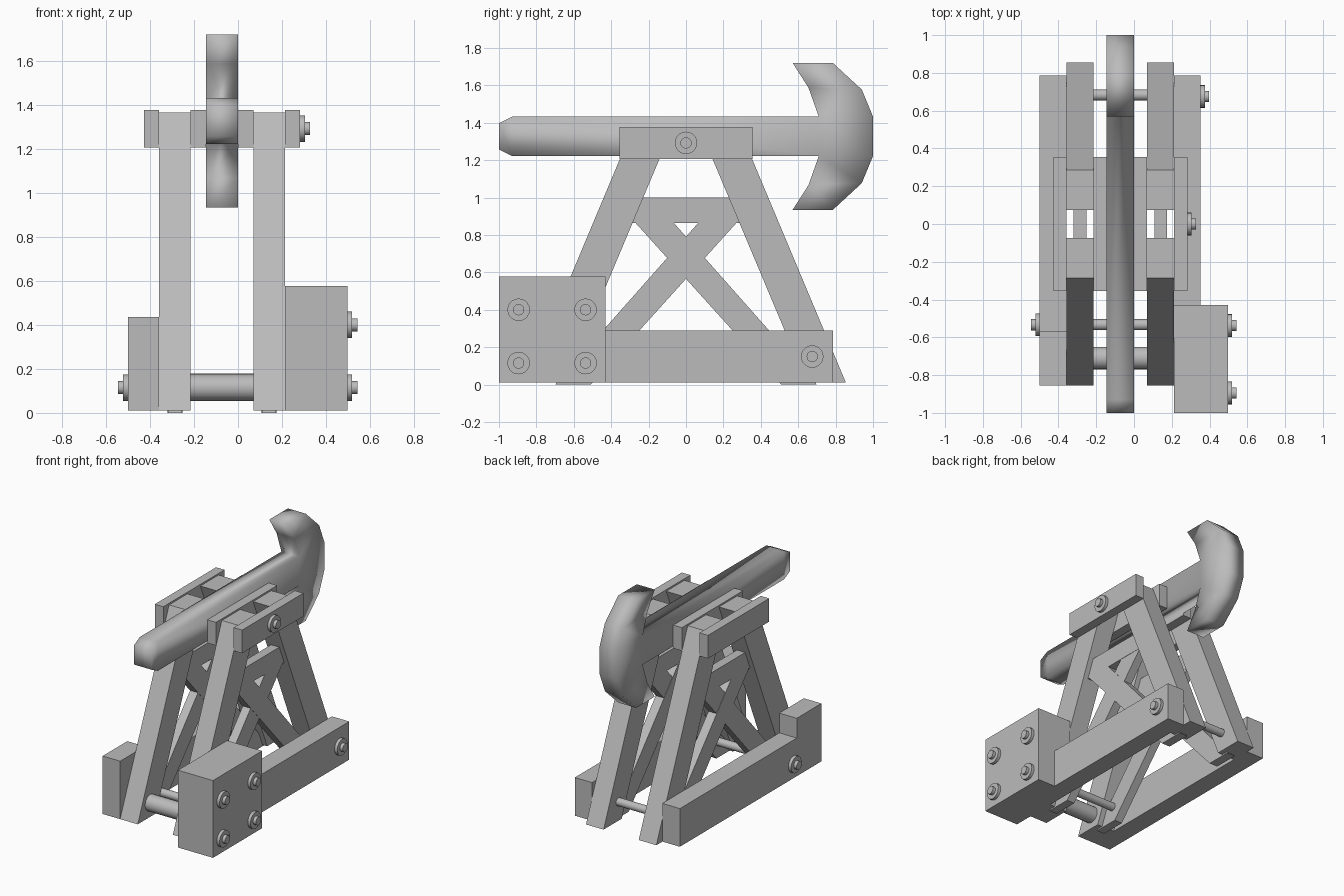
import bpy, bmesh, math
from mathutils import Matrix

if "Cube" in bpy.data.objects:
    bpy.data.objects.remove(bpy.data.objects["Cube"])

grey = bpy.data.materials.new("plain grey")
grey.diffuse_color = (0.5, 0.5, 0.5, 1)
grey.use_nodes = True
grey.node_tree.nodes["Principled BSDF"].inputs["Base Color"].default_value = grey.diffuse_color
MID = -0.0725            # centre plane of the trestle and arm


def finish(name, bm, smooth=None):
    bmesh.ops.recalc_face_normals(bm, faces=bm.faces)
    me = bpy.data.meshes.new(name)
    bm.to_mesh(me)
    bm.free()
    me.materials.append(grey)
    ob = bpy.data.objects.new(name, me)
    bpy.context.collection.objects.link(ob)
    if smooth:
        bpy.ops.object.select_all(action='DESELECT')
        ob.select_set(True)
        bpy.context.view_layer.objects.active = ob
        bpy.ops.object.shade_smooth_by_angle(angle=math.radians(smooth))
    return ob


def prism(name, x0, x1, outline):
    """Extrude a (y, z) outline from x0 to x1."""
    bm = bmesh.new()
    a = [bm.verts.new((x0, y, z)) for y, z in outline]
    b = [bm.verts.new((x1, y, z)) for y, z in outline]
    bm.faces.new(a)
    bm.faces.new(b)
    n = len(a)
    for i in range(n):
        j = (i + 1) % n
        bm.faces.new((a[i], a[j], b[j], b[i]))
    return finish(name, bm)


def block(name, x0, x1, y0, y1, z0, z1):
    return prism(name, x0, x1, [(y0, z0), (y1, z0), (y1, z1), (y0, z1)])


def rod(name, x0, x1, y, z, r, sides=20):
    bm = bmesh.new()
    mat = Matrix.Translation(((x0 + x1) / 2, y, z)) @ Matrix.Rotation(math.pi / 2, 4, 'Y')
    bmesh.ops.create_cone(bm, cap_ends=True, segments=sides, radius1=r, radius2=r,
                          depth=abs(x1 - x0), matrix=mat)
    return finish(name, bm, 40)


def bolt(name, x, y, z, d=1):
    rod(name + "_washer", x - d * 0.01, x + d * 0.022, y, z, 0.06)
    rod(name + "_head", x, x + d * 0.045, y, z, 0.03)


# Two A-frames, mirrored about the arm
for side, s in (("left", -1), ("right", 1)):
    def X(a, b):
        return sorted((MID + s * a, MID + s * b))
    for end, e in (("front", -1), ("back", 1)):
        prism(f"{side}_{end}_leg", *X(0.1425, 0.2855),
              [(e * 0.855, 0.01), (e * 0.645, 0.01), (e * 0.075, 1.365), (e * 0.287, 1.365)])
        k = 0.0 if e < 0 else 0.002
        prism(f"{side}_{end}_cross_brace", *X(0.18 + k, 0.2475 - k),
              [(-e * 0.51, 0), (-e * 0.70, 0), (e * 0.07, 0.87), (e * 0.275, 0.87)])
    block(f"{side}_tie_beam", *X(0.18, 0.2475), -0.32, 0.32, 0.865, 1.0)
    # Planks clamping the leg tops
    block(f"{side}_inner_cap", *X(0.0725, 0.1425), -0.355, 0.355, 1.207, 1.377)
    block(f"{side}_outer_cap", *X(0.2855, 0.3545), -0.355, 0.355, 1.207, 1.377)

# Base rails and front blocks
prism("left_rail", -0.5, -0.358,
      [(-0.855, 0.01), (0.785, 0.01), (0.785, 0.29), (-0.57, 0.29), (-0.57, 0.435), (-0.855, 0.435)])
block("right_rail", 0.213, 0.353, -0.45, 0.785, 0.01, 0.29)
block("right_front_block", 0.213, 0.497, -1.0, -0.43, 0.01, 0.577)

# Axles and roller
rod("front_roller", -0.3, 0.23, -0.71, 0.115, 0.06)
rod("front_axle", -0.5, 0.3, -0.533, 0.115, 0.029)
rod("back_axle", -0.45, 0.3, 0.683, 0.15, 0.029)

# Bolts
for i, (y, z) in enumerate([(-0.895, 0.4), (-0.537, 0.4), (-0.895, 0.115), (-0.537, 0.115)]):
    bolt(f"block_bolt_{i + 1}", 0.497, y, z)
bolt("left_bolt", -0.5, -0.533, 0.115, -1)
bolt("rail_bolt", 0.353, 0.675, 0.15)
bolt("pivot_bolt", 0.282, 0, 1.292)

# Swinging arm with a crescent head, symmetric about its own axis (y, height offset)
AXIS = 1.327
strips = [((-1.0, 0.07), (-1.0, -0.07)), ((-0.93, 0.105), (-0.93, -0.105)),
          ((0.71, 0.105), (0.71, -0.105)), ((1.0, 0.105), (1.0, -0.105))]
wing = [((0.71, 0.105), (1.0, 0.105)), ((0.655, 0.26), (0.94, 0.25)), ((0.57, 0.393), (0.785, 0.393))]
bm = bmesh.new()
quads = [(a[0], b[0], b[1], a[1]) for a, b in zip(strips, strips[1:])]
for m in (1, -1):
    for a, b in zip(wing, wing[1:]):
        quads.append([(y, m * z) for y, z in (a[0], a[1], b[1], b[0])])
for q in quads:
    bm.faces.new([bm.verts.new((MID - 0.0725, y, AXIS + z)) for y, z in q])
bmesh.ops.remove_doubles(bm, verts=bm.verts, dist=0.001)
bmesh.ops.recalc_face_normals(bm, faces=bm.faces)
ext = bmesh.ops.extrude_face_region(bm, geom=bm.faces[:], use_keep_orig=True)
bmesh.ops.translate(bm, vec=(0.145, 0, 0),
                    verts=[g for g in ext["geom"] if isinstance(g, bmesh.types.BMVert)])
finish("swinging_arm", bm, 180)
